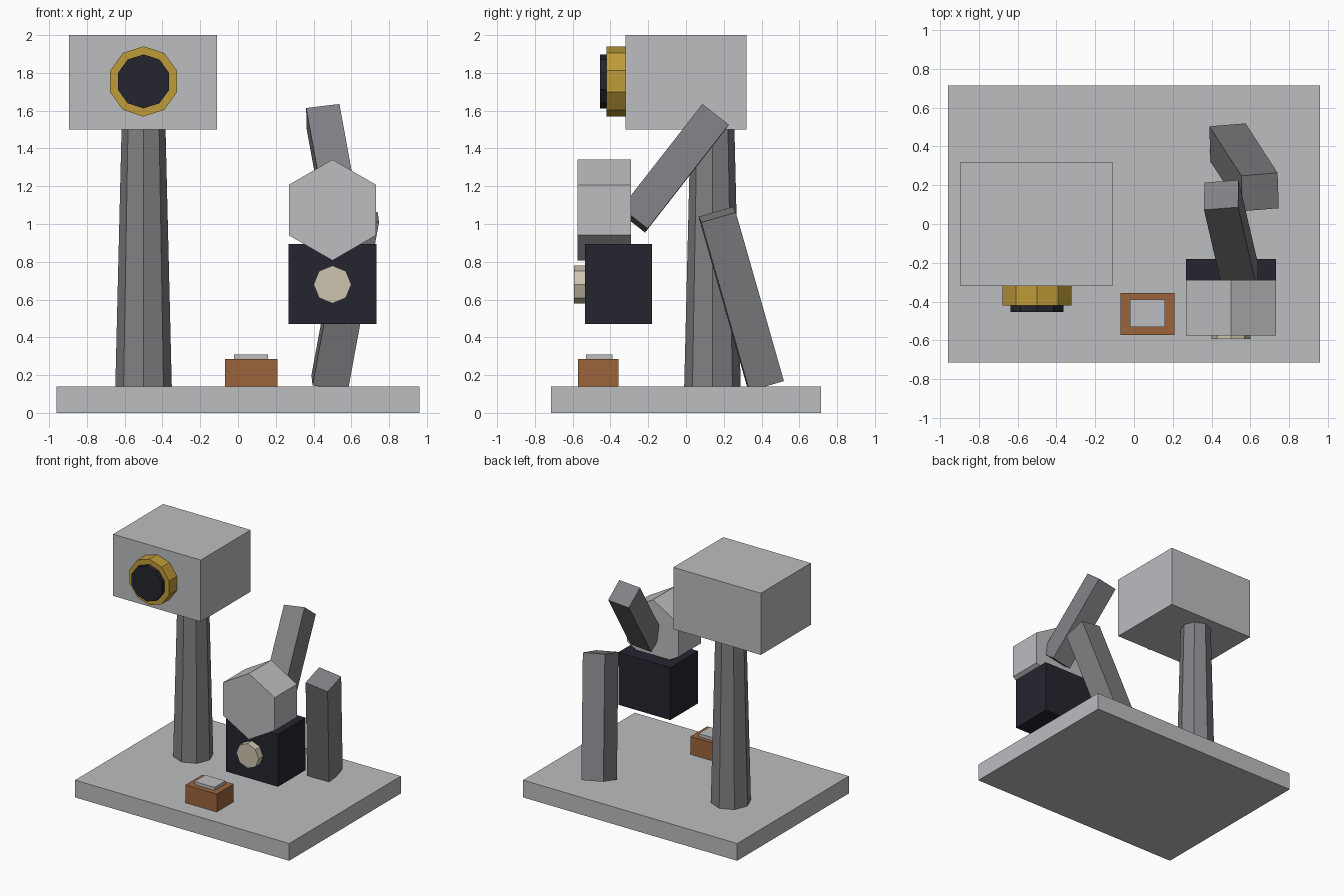
import bpy, math
from mathutils import Vector, Matrix

default = bpy.data.objects.get("Cube")
if default:
    bpy.data.objects.remove(default, do_unlink=True)


def material(name, r, g, b):
    m = bpy.data.materials.new(name)
    m.use_nodes = True
    m.diffuse_color = (r, g, b, 1)
    m.node_tree.nodes["Principled BSDF"].inputs["Base Color"].default_value = (r, g, b, 1)
    return m


LIGHT = material("light grey", 0.50, 0.51, 0.53)
METAL = material("mid grey", 0.22, 0.22, 0.235)
DARK = material("dark navy", 0.018, 0.018, 0.028)
GOLD = material("gold", 0.52, 0.33, 0.04)
COPPER = material("copper brown", 0.33, 0.13, 0.045)
CREAM = material("cream", 0.62, 0.56, 0.43)


def finish(name, mat):
    ob = bpy.context.object
    ob.name = ob.data.name = name
    ob.data.materials.append(mat)
    return ob


def box(name, mat, x, y, z):
    """Box from its (low, high) range on each axis."""
    mid = [sum(r) / 2 for r in (x, y, z)]
    bpy.ops.mesh.primitive_cube_add(size=1, location=mid)
    ob = finish(name, mat)
    ob.scale = [r[1] - r[0] for r in (x, y, z)]
    return ob


def disc(name, mat, sides, radius, x, z, y):
    """Prism lying along y, with one corner pointing up."""
    bpy.ops.mesh.primitive_cylinder_add(
        vertices=sides, radius=radius, depth=y[1] - y[0],
        location=(x, sum(y) / 2, z), rotation=(math.pi / 2, 0, math.pi))
    ob = finish(name, mat)
    # Make sure that a corner is at the top
    top = max((ob.rotation_euler.to_matrix() @ v.co).z for v in ob.data.vertices)
    if top < radius * 0.999:
        ob.data.transform(Matrix.Rotation(math.pi, 4, "Z"))
    return ob


def beam(name, mat, start, end, width, side):
    """Square bar between two end centres; side sets its twist."""
    a, b = Vector(start), Vector(end)
    w = (b - a).normalized()
    u = Vector(side)
    u = (u - w * u.dot(w)).normalized()
    v = w.cross(u)
    bpy.ops.mesh.primitive_cube_add(size=1)
    ob = finish(name, mat)
    rot = Matrix((u, v, w)).transposed().to_4x4()
    size = Matrix.Diagonal((width, width, (b - a).length, 1))
    ob.data.transform(Matrix.Translation((a + b) / 2) @ rot @ size)
    return ob


# Base and tapered column
box("base", LIGHT, (-0.96, 0.96), (-0.715, 0.715), (0, 0.14))
bpy.ops.mesh.primitive_cone_add(vertices=8, radius1=0.15, radius2=0.116, depth=1.4,
                                location=(-0.5, 0.14, 0.82))
finish("column", METAL)

# Camera head with lens
box("camera_head", LIGHT, (-0.895, -0.11), (-0.32, 0.32), (1.5, 2))
disc("lens_ring", GOLD, 10, 0.186, -0.5, 1.755, (-0.42, -0.31))
disc("lens_glass", DARK, 10, 0.143, -0.5, 1.755, (-0.455, -0.41))

# Hexagonal head, dark body and knob
disc("hexagon_block", LIGHT, 6, 0.267, 0.5, 1.074, (-0.575, -0.29))
box("dark_body", DARK, (0.267, 0.733), (-0.535, -0.18), (0.47, 0.895))
disc("knob", CREAM, 8, 0.1, 0.5, 0.68, (-0.593, -0.52))

# Leaning arms
beam("lower_arm", METAL, (0.485, 0.42, 0.157), (0.65, 0.165, 1.05), 0.19, (1, 0.08, -0.16))
beam("upper_arm", METAL, (0.55, -0.28, 1.02), (0.45, 0.15, 1.57), 0.178, (1, 0.07, 0.11))

# Push button
box("button_block", COPPER, (-0.07, 0.21), (-0.572, -0.357), (0.14, 0.285))
box("button_cap", LIGHT, (-0.02, 0.16), (-0.53, -0.39), (0.28, 0.31))
